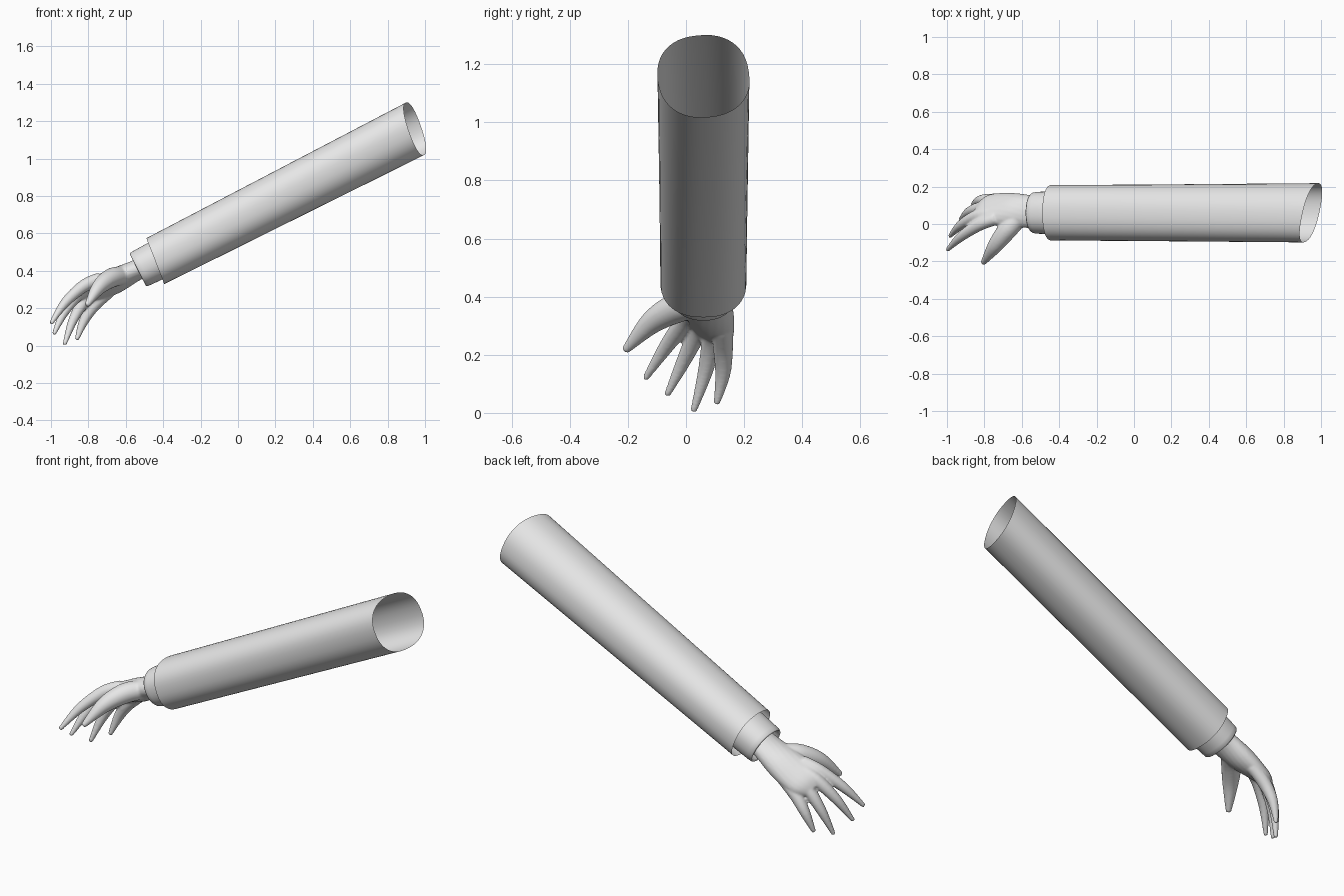
import bpy, bmesh, math
from mathutils import Vector

if "Cube" in bpy.data.objects:
    bpy.data.objects.remove(bpy.data.objects["Cube"])

GREY = (0.8, 0.8, 0.8, 1)
mat = bpy.data.materials.new("plain grey")
mat.use_nodes = True
mat.diffuse_color = GREY
mat.node_tree.nodes["Principled BSDF"].inputs["Base Color"].default_value = GREY

# Arm frame: along the arm, across (y), and upward from it
SLOPE = math.radians(27)
ALONG = Vector((math.cos(SLOPE), 0, math.sin(SLOPE)))
UP = Vector((-math.sin(SLOPE), 0, math.cos(SLOPE)))
ACROSS = Vector((0, 1, 0))
AXIS = UP * 0.603 + ACROSS * 0.06


def skin(bm, rings, caps=False):
    """Bridge rings of points into a tube."""
    loops = [[bm.verts.new(p) for p in ring] for ring in rings]
    n = len(loops[0])
    for a, b in zip(loops, loops[1:]):
        for i in range(n):
            j = (i + 1) % n
            bm.faces.new((a[i], a[j], b[j], b[i]))
    if caps:
        bm.faces.new(loops[0][::-1])
        bm.faces.new(loops[-1])


def finish(bm, name):
    bmesh.ops.recalc_face_normals(bm, faces=bm.faces)
    mesh = bpy.data.meshes.new(name)
    bm.to_mesh(mesh)
    bm.free()
    mesh.materials.append(mat)
    mesh.polygons.foreach_set("use_smooth", [True] * len(mesh.polygons))
    obj = bpy.data.objects.new(name, mesh)
    bpy.context.collection.objects.link(obj)
    return obj


def arm_ring(u, half_w, half_h, tilt_up=0, tilt_back=0, shear=0, power=2.3, n=48):
    """Rounded-square ring round the arm axis, with a slanted rim."""
    ring = []
    for i in range(n):
        a = math.tau * i / n
        c, s = math.cos(a), math.sin(a)
        y = math.copysign(abs(c) ** (2 / power), c)
        v = math.copysign(abs(s) ** (2 / power), s)
        ring.append(AXIS + ALONG * (u + tilt_up * v + tilt_back * y)
                    + ACROSS * (y * half_w + shear * v) + UP * v * half_h)
    return ring


# Sleeve: open tube widening slightly toward the shoulder
bm = bmesh.new()
steps = 12
rings = []
for k in range(steps + 1):
    t = k / steps
    rings.append(arm_ring(-0.189 + 1.558 * t, 0.148 + 0.008 * t, 0.131 + 0.016 * t,
                          0.013 + 0.007 * t, 0.035 * t, -0.02 * t))
skin(bm, rings)
finish(bm, "sleeve")

# Cuff: narrower band with a rolled-in rim
bm = bmesh.new()
profile = [(-0.24, 0.84), (-0.285, 0.88), (-0.294, 0.94), (-0.288, 0.98),
           (-0.265, 1.0), (-0.17, 1.03), (-0.05, 1.03)]
skin(bm, [arm_ring(u, 0.112 * r, 0.102 * r, power=2.2) for u, r in profile])
finish(bm, "cuff")


def catmull(points, per=6):
    """Smoothly interpolate a list of equal-length tuples."""
    pts = [points[0]] + points + [points[-1]]
    out = []
    for a, b, c, d in zip(pts, pts[1:], pts[2:], pts[3:]):
        for k in range(per):
            t = k / per
            out.append([0.5 * (2 * q + (r - p) * t + (2 * p - 5 * q + 4 * r - s) * t * t
                               + (3 * q - p - 3 * r + s) * t ** 3)
                        for p, q, r, s in zip(a, b, c, d)])
    return out + [list(points[-1])]


def limb(bm, sections, n=20):
    """Closed loft of ellipses: centre, side direction, half width, half thickness."""
    secs = catmull(sections)
    rings = []
    for i, s in enumerate(secs):
        centre = Vector(s[:3])
        ahead, behind = secs[min(i + 1, len(secs) - 1)], secs[max(i - 1, 0)]
        tangent = (Vector(ahead[:3]) - Vector(behind[:3])).normalized()
        side = Vector(s[3:6])
        side = (side - tangent * side.dot(tangent)).normalized()
        up = tangent.cross(side)
        rings.append([centre + side * math.cos(a) * s[6] + up * math.sin(a) * s[7]
                      for a in (math.tau * k / n for k in range(n))])
    skin(bm, rings, caps=True)


def finger(bm, points, radii, side=(0.3, 0.8, -0.5)):
    limb(bm, [p + side + (r, r) for p, r in zip(points, radii)])


# Hand: palm, four fingers and thumb fused into one skin
bm = bmesh.new()
limb(bm, [
    (-0.45, 0.06, 0.446, 0, 1, 0, 0.085, 0.058),
    (-0.545, 0.065, 0.402, 0.05, 1, -0.1, 0.088, 0.056),
    (-0.65, 0.075, 0.35, 0.15, 0.9, -0.35, 0.095, 0.062),
    (-0.74, 0.08, 0.31, 0.28, 0.83, -0.48, 0.097, 0.05),
    (-0.8, 0.076, 0.285, 0.3, 0.8, -0.5, 0.088, 0.038),
    (-0.84, 0.066, 0.255, 0.3, 0.8, -0.5, 0.06, 0.022),
])
taper = (0.036, 0.034, 0.026, 0.011)
finger(bm, [(-0.74, 0.03, 0.355), (-0.825, -0.002, 0.318),
            (-0.925, -0.068, 0.228), (-1.0, -0.141, 0.117)], taper)
finger(bm, [(-0.74, 0.065, 0.335), (-0.835, 0.045, 0.29),
            (-0.925, -0.005, 0.185), (-0.985, -0.066, 0.06)], taper)
finger(bm, [(-0.72, 0.1, 0.31), (-0.81, 0.088, 0.25),
            (-0.88, 0.066, 0.14), (-0.928, 0.025, 0.004)], taper)
finger(bm, [(-0.69, 0.125, 0.29), (-0.77, 0.128, 0.215),
            (-0.825, 0.126, 0.13), (-0.863, 0.105, 0.03)], taper)
finger(bm, [(-0.62, 0.03, 0.375), (-0.68, -0.035, 0.36),
            (-0.745, -0.12, 0.31), (-0.808, -0.21, 0.214)],
       (0.05, 0.052, 0.04, 0.014), side=(0.8, -0.6, 0.0))
hand = finish(bm, "hand")
remesh = hand.modifiers.new("fuse", 'REMESH')
remesh.mode = 'VOXEL'
remesh.voxel_size = 0.006
remesh.use_smooth_shade = True
soften = hand.modifiers.new("soften", 'SMOOTH')
soften.factor = 0.5
soften.iterations = 8
